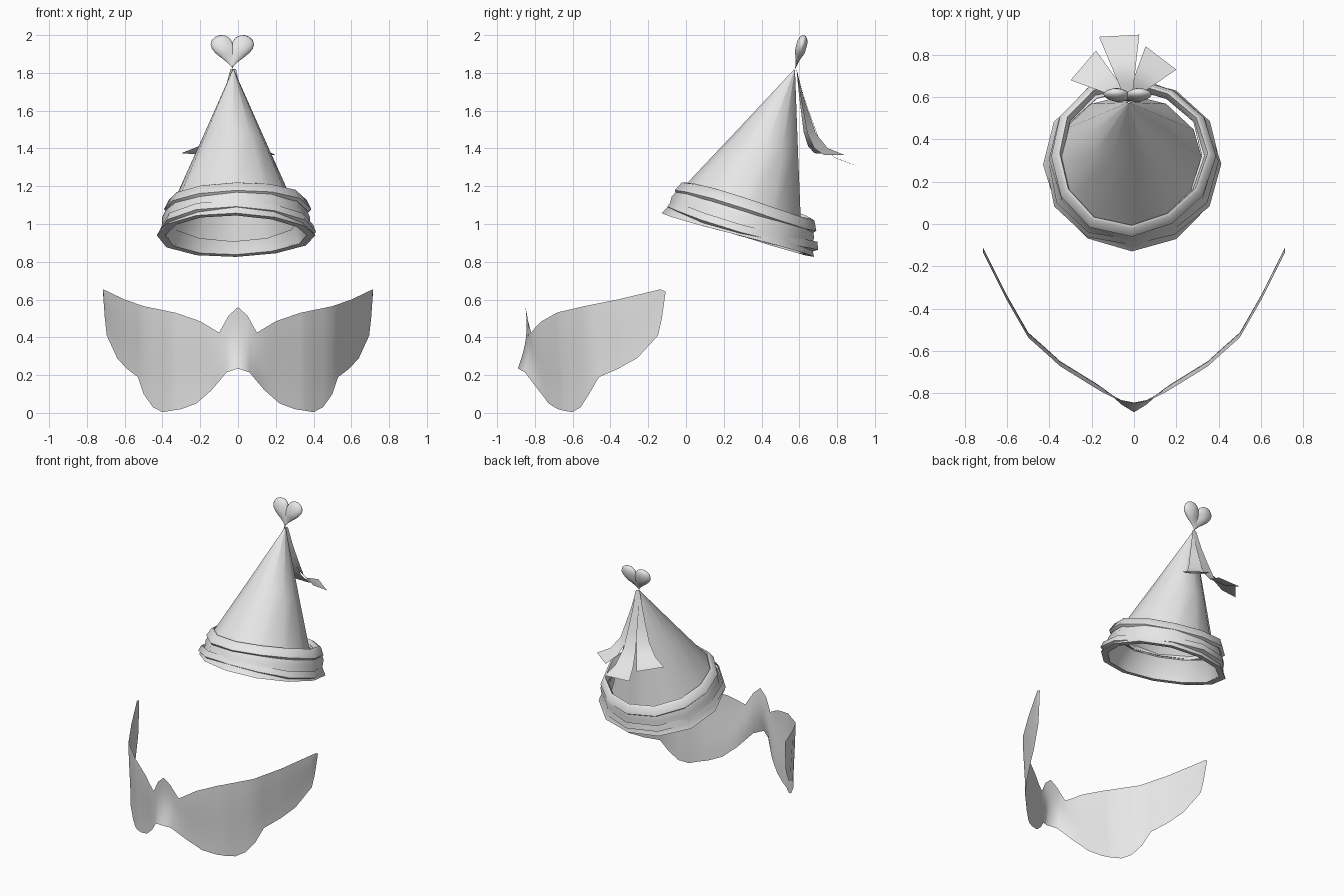
import bpy, math
from mathutils import Matrix, Vector

if "Cube" in bpy.data.objects:
    bpy.data.objects.remove(bpy.data.objects["Cube"])

grey = bpy.data.materials.new("light grey")
grey.diffuse_color = (0.8, 0.8, 0.8, 1)
grey.use_nodes = True
grey.node_tree.nodes["Principled BSDF"].inputs["Base Color"].default_value = grey.diffuse_color


def add(name, verts, faces, angle=40):
    me = bpy.data.meshes.new(name)
    me.from_pydata([tuple(v) for v in verts], [], faces)
    me.materials.append(grey)
    ob = bpy.data.objects.new(name, me)
    bpy.context.collection.objects.link(ob)
    bpy.ops.object.select_all(action='DESELECT')
    ob.select_set(True)
    bpy.context.view_layer.objects.active = ob
    bpy.ops.object.shade_smooth_by_angle(angle=math.radians(angle))
    return ob


def grid_faces(rows, cols, wrap=False):
    """Quads between rows of points; wrap closes each row into a ring."""
    n = cols if wrap else cols - 1
    return [(r * cols + c, r * cols + (c + 1) % cols,
             (r + 1) * cols + (c + 1) % cols, (r + 1) * cols + c)
            for r in range(rows - 1) for c in range(n)]


def interp(pts, x):
    for (x0, y0), (x1, y1) in zip(pts, pts[1:]):
        if x <= x1:
            return y0 + (y1 - y0) * (x - x0) / (x1 - x0)
    return pts[-1][1]


def tilted(centre, degrees):
    return Matrix.Translation(centre) @ Matrix.Rotation(-math.radians(degrees), 4, 'X')


# Mask: half a curved sheet between an upper and a lower edge, then mirrored
top = [(0, .56), (.05, .515), (.10, .425), (.20, .485), (.33, .53), (.5, .565), (.6, .60), (.715, .655)]
low = [(0, .235), (.06, .215), (.14, .12), (.22, .05), (.30, .02), (.40, .004), (.45, .03), (.50, .10),
       (.53, .19), (.59, .235), (.64, .29), (.695, .41), (.705, .5), (.715, .64)]
depth = [(0, -.86), (.06, -.84), (.18, -.765), (.35, -.66), (.41, -.605), (.5, -.525), (.6, -.35), (.715, -.12)]
xs = sorted({p[0] for p in top + low + depth})
ROWS = 9
verts = []
for r in range(ROWS):
    t = r / (ROWS - 1)
    for x in xs:
        z0, z1 = interp(low, x), interp(top, x)
        nose = max(0, 1 - x / .15)
        y = interp(depth, x) + .012 * math.cos(math.pi * t) * (1 - nose)
        y += nose * (.01 * t - .03 * (1 - t) ** 2 + .015 * math.sin(math.pi * t))
        verts.append((x, y, z0 + (z1 - z0) * t))
mask = add("mask", verts, grid_faces(ROWS, len(xs)), 60)
mir = mask.modifiers.new("mirror", 'MIRROR')
mir.merge_threshold = .001


def lathe(name, profile, matrix, sides=12, wave=0.0, phase=0.0):
    """Turn (radius, height) points round a tilted axis, with uneven gathers."""
    verts = []
    for r, h in profile:
        for i in range(sides):
            a = 2 * math.pi * i / sides - math.pi / 2
            rr = r + wave * math.sin(3 * a + phase)
            hh = h + wave * math.sin(2 * a + phase * 2)
            verts.append(matrix @ Vector((rr * math.cos(a), rr * math.sin(a), hh)))
    return add(name, verts, grid_faces(len(profile), sides, True), 50)


# Pointed hat leaning backwards
lathe("hat_cone", [(.355, 0), (.18, .415), (.003, .84)], tilted((-.025, .28, 1.03), 20.5))

# Gathered cloth brim with a loose folded collar above it
brim = tilted((-.01, .28, .94), 16)
lathe("brim_lining", [(.33, .14), (.365, .06), (.375, 0), (.42, .0)][::-1], brim, wave=.006)
lathe("brim_band", [(.42, 0), (.392, .05), (.392, .10), (.365, .155), (.33, .15)], brim, wave=.006)
lathe("brim_collar", [(.375, .125), (.39, .14), (.365, .19), (.35, .195), (.335, .15)], brim,
      wave=.009, phase=1.3)
lathe("brim_under_fold", [(.385, .01), (.415, .03), (.40, .07)], brim, wave=.012, phase=2.4)

# Three ribbons hanging from the tip
fall = [(0, 0), (.12, .27), (.25, .5), (.4, .75), (.65, .92), (1, 1)]
tip = Vector((-.025, .585, 1.82))
ribbons = {
    "ribbon_left": ((-.30, .68, 1.375), (-.18, .82, 1.365)),
    "ribbon_middle": ((-.165, .885, 1.315), (.025, .895, 1.31)),
    "ribbon_right": ((.055, .84, 1.365), (.20, .73, 1.365)),
}
for name, ends in ribbons.items():
    verts = []
    for f, drop in fall:
        for k in (0, .5, 1):
            end = Vector(ends[0]).lerp(Vector(ends[1]), k)
            p = tip.lerp(end, f)
            p.x += (k - .5) * .03 * (1 - f)
            p.z = tip.z + (end.z - tip.z) * drop
            verts.append(p)
    add(name, verts, grid_faces(len(fall), 3), 60)

# Puffy heart on the tip
SEG, RINGS = 32, 11
place = tilted((-.03, .578, 1.82), 15)
verts = []
for r in range(RINGS):
    v = math.pi * (r / (RINGS - 1) - .5)
    s = max(math.cos(v), .001)
    for i in range(SEG):
        a = 2 * math.pi * i / SEG
        x = 16 * math.sin(a) ** 3 * .115 / 16
        z = (13 * math.cos(a) - 5 * math.cos(2 * a) - 2 * math.cos(3 * a) - math.cos(4 * a)) * .187 / 29
        x, z = x * s, z * s
        thick = .034 * (.45 + .55 * min(1, abs(x) / .05)) * min(1, .35 + (z + .11) / .13)
        verts.append(place @ Vector((x, math.sin(v) * thick, z + .11)))
add("heart_topper", verts, grid_faces(RINGS, SEG, True), 60)
